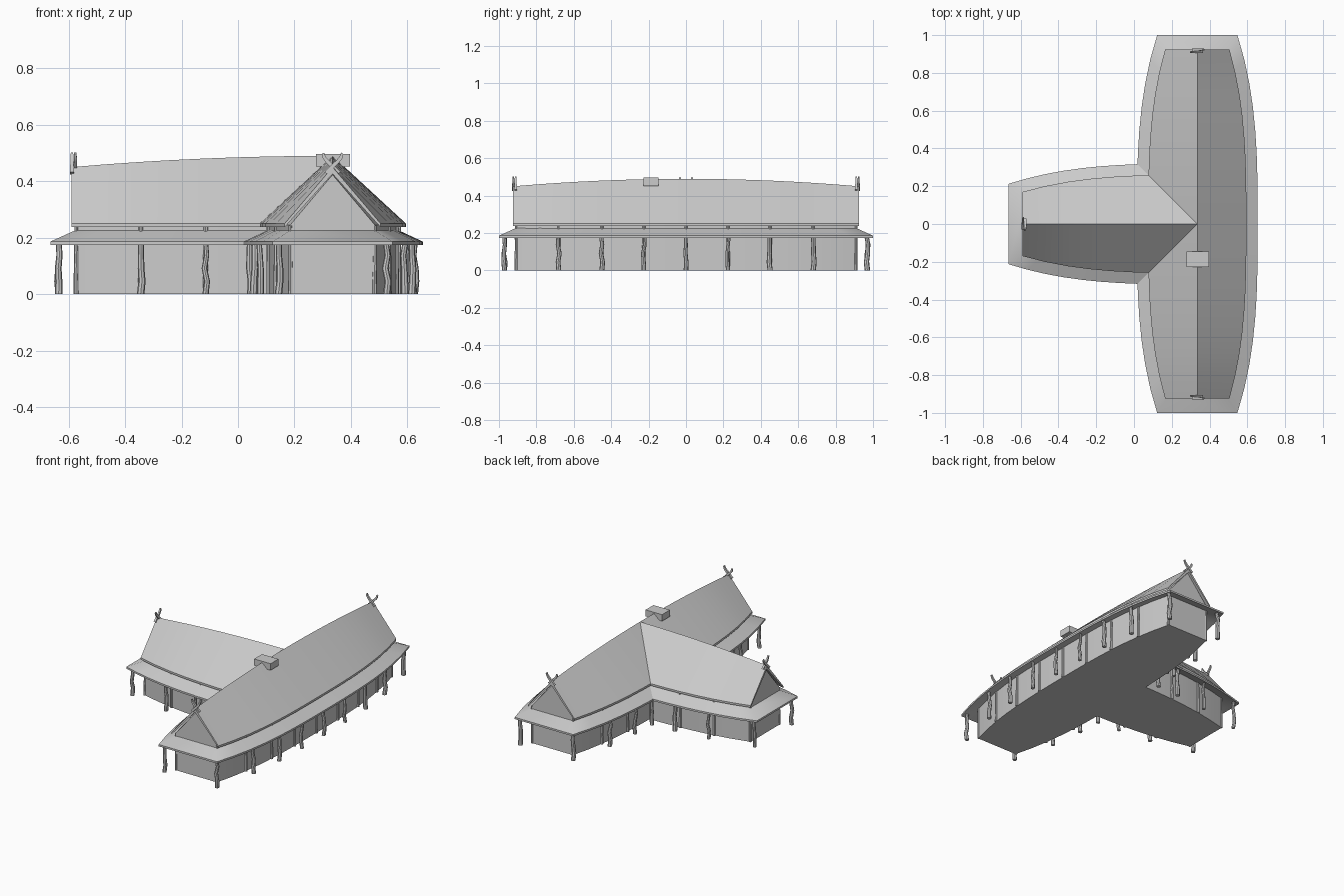
import bpy, bmesh, math, random
from mathutils import Vector

random.seed(4)
if "Cube" in bpy.data.objects:
    bpy.data.objects.remove(bpy.data.objects["Cube"], do_unlink=True)

grey = bpy.data.materials.new("plain_grey")
grey.use_nodes = True
COLOUR = (0.6, 0.6, 0.6, 1)
grey.diffuse_color = COLOUR
grey.node_tree.nodes["Principled BSDF"].inputs["Base Color"].default_value = COLOUR

CX = 0.335                              # where the two halls cross
STEPS = [0, 0.12, 0.24, 0.37, 0.49, 0.62, 0.74, 0.87, 1]
BAYS = [0, 0.225, 0.45, 0.68]           # post spacing
ROOF_END, WALL_END, SKIRT_END = 0.925, 0.912, 1.0
parts = []


# Bowed half-widths and ridge height along a hall
def eave(t):
    return 0.26 - 0.09 * abs(t / ROOF_END) ** 3


def wall(t):
    return 0.235 - 0.085 * abs(t / WALL_END) ** 3


def skirt(t):
    return 0.32 - 0.1075 * abs(t) ** 3


def ridge(t):
    return 0.49 - 0.04 * (t / ROOF_END) ** 2


# Hall coordinates: u across, t along
def main_place(u, t, z):
    return Vector((CX + u, t, z))


def wing_place(u, t, z):
    return Vector((CX - t, u, z))


def loft(name, rings, loop=False, smooth=True):
    """Skin a row of equal closed rings, capping the ends unless looped."""
    bm = bmesh.new()
    rows = [[bm.verts.new(p) for p in ring] for ring in rings]
    n = len(rows[0])
    pairs = list(zip(rows, rows[1:])) + ([(rows[-1], rows[0])] if loop else [])
    for a, b in pairs:
        for i in range(n):
            j = (i + 1) % n
            bm.faces.new((a[i], a[j], b[j], b[i]))
    if not loop:
        bm.faces.new(rows[0])
        bm.faces.new(rows[-1])
    bmesh.ops.recalc_face_normals(bm, faces=bm.faces)
    mesh = bpy.data.meshes.new(name)
    bm.to_mesh(mesh)
    bm.free()
    mesh.materials.append(grey)
    ob = bpy.data.objects.new(name, mesh)
    bpy.context.collection.objects.link(ob)
    if smooth:
        parts.append(ob)
    return ob


def stations(length, both, start=0):
    ahead = [start + s * (length - start) for s in STEPS]
    return [-t for t in reversed(ahead[1:])] + ahead if both else ahead


def hall(label, place, both):
    # Steep bowed roof slab
    rings = []
    for t in stations(ROOF_END, both):
        e, r = eave(t), ridge(t)
        outline = [(-e, 0.25), (0, r), (e, 0.25), (e, 0.237), (0, r - 0.024), (-e, 0.237)]
        rings.append([place(u, t, z) for u, z in outline])
    loft(label + "_roof", rings)

    # Walls with gable ends
    rings = []
    for t in stations(WALL_END, both):
        w = wall(t)
        outline = [(-w, 0), (w, 0), (w, 0.245), (0, ridge(t) - 0.028), (-w, 0.245)]
        rings.append([place(u, t, z) for u, z in outline])
    loft(label + "_walls", rings)

    # Lower veranda roof running around the outside
    start = 0 if both else 0.235
    inner = stations(WALL_END - 0.005, both, start)
    outer = stations(SKIRT_END, both, start)
    rings = []
    for side in (1, -1):
        for a, b in list(zip(inner, outer))[::side]:
            ui, uo = side * (wall(a) - 0.005), side * skirt(b)
            rings.append([place(ui, a, 0.228), place(uo, b, 0.186),
                          place(uo, b, 0.174), place(ui, a, 0.212)])
    loft(label + "_veranda_roof", rings, loop=both)

    # Crossed horns on each gable
    for end in ((1, -1) if both else (1,)):
        for s in (1, -1):
            path = [(-0.022, 0.428), (0, 0.452), (0.02, 0.472), (0.03, 0.485), (0.034, 0.499)]
            mid = end * (ROOF_END - 0.008 + s * 0.006)
            rings = []
            for k, (u, z) in enumerate(path):
                h = 0.007 - 0.0007 * k
                rings.append([place(s * (u + du), mid + dt, z - du * 0.6)
                              for du, dt in ((-h, -h), (h, -h), (h, h), (-h, h))])
            loft(label + "_gable_horn", rings)


def post(name, base, height, radius, bend):
    """Slightly crooked round timber."""
    rings = []
    lean = Vector((0, 0, 0))
    for k in range(5):
        r = radius * (1 - 0.06 * k)
        c = base + lean + Vector((0, 0, height * k / 4))
        rings.append([c + Vector((r * math.cos(a), r * math.sin(a), 0))
                      for a in (i * math.tau / 8 for i in range(8))])
        lean = Vector((random.uniform(-bend, bend), random.uniform(-bend, bend), 0))
    loft(name, rings)


def post_row(label, place, side, places):
    for t in places:
        corner = abs(t) > 0.9
        u = side * (skirt(t) - 0.03)
        post(label + "_veranda_post", place(u, t, 0), 0.183,
             random.uniform(0.011, 0.015), 0.006)
        if not corner:
            post(label + "_wall_post", place(side * wall(t), t, 0), 0.245, 0.01, 0.001)
        else:
            end = math.copysign(WALL_END - 0.004, t)
            post(label + "_wall_post", place(side * (wall(end) - 0.002), end, 0), 0.243, 0.009, 0.001)


hall("main_hall", main_place, True)
hall("wing", wing_place, False)

# Posts: full row on the open side, gaps where the wing joins
far = BAYS[2:] + [0.97]
full = [-t for t in BAYS[1:] + [0.97]] + BAYS + [0.97]
post_row("main_hall", main_place, 1, full)
post_row("main_hall", main_place, -1, far + [-t for t in far])
for side in (1, -1):
    post_row("wing", wing_place, side, far)
    post("inner_corner_post", Vector((CX - 0.29, side * 0.29, 0)), 0.183, 0.013, 0.005)

# Smoke vent box on the ridge
vent = [[Vector((x, y, z)) for y, z in ((-0.228, 0.453), (-0.146, 0.453), (-0.146, 0.496), (-0.228, 0.496))]
        for x in (CX - 0.058, CX + 0.062)]
loft("smoke_vent", vent, smooth=False)

# Smooth shading with sharp edges kept
bpy.ops.object.select_all(action='DESELECT')
for ob in parts:
    ob.select_set(True)
bpy.context.view_layer.objects.active = parts[0]
bpy.ops.object.shade_smooth_by_angle(angle=math.radians(30))
